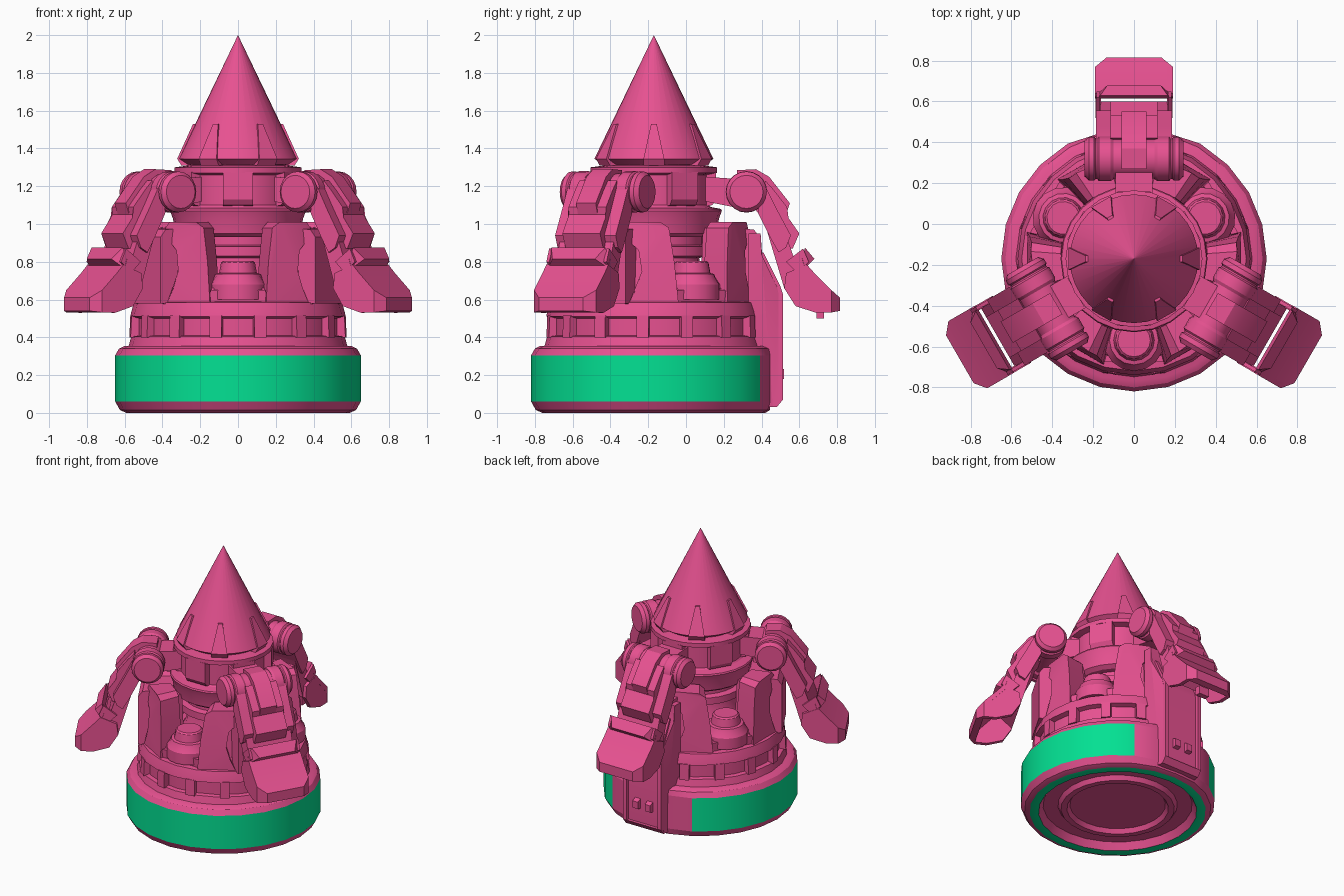
import bpy, bmesh
from math import radians, cos, sin, tau
from mathutils import Matrix

cube = bpy.data.objects.get("Cube")
if cube:
    bpy.data.objects.remove(cube, do_unlink=True)

AXIS = Matrix.Translation((0, -0.17, 0))


def material(name, rgb):
    m = bpy.data.materials.new(name)
    m.use_nodes = True
    m.diffuse_color = (*rgb, 1)
    m.node_tree.nodes["Principled BSDF"].inputs["Base Color"].default_value = (*rgb, 1)
    return m


PINK = material("pink", (0.82, 0.085, 0.29))
GREEN = material("green", (0.001, 0.75, 0.29))


def finish(name, bm, matrix=Matrix(), rule=None):
    """Clean up, mark sharp edges, colour by rule and link."""
    bmesh.ops.remove_doubles(bm, verts=bm.verts, dist=0.0005)
    bmesh.ops.recalc_face_normals(bm, faces=bm.faces)
    bm.normal_update()
    for f in bm.faces:
        f.smooth = True
        if rule and rule(f):
            f.material_index = 1
    for e in bm.edges:
        e.smooth = len(e.link_faces) == 2 and e.calc_face_angle() < radians(28)
    mesh = bpy.data.meshes.new(name)
    bm.to_mesh(mesh)
    bm.free()
    mesh.materials.append(PINK)
    if rule:
        mesh.materials.append(GREEN)
    ob = bpy.data.objects.new(name, mesh)
    ob.matrix_world = AXIS @ matrix
    bpy.context.collection.objects.link(ob)
    return ob


def lathe(name, profile, segs=24, matrix=Matrix(), rule=None):
    """Revolve a (radius, height) profile around z."""
    bm = bmesh.new()
    rows = [[bm.verts.new((r * cos(tau * i / segs), r * sin(tau * i / segs), z))
             for r, z in profile] for i in range(segs)]
    for i in range(segs):
        a, b = rows[i], rows[(i + 1) % segs]
        for j in range(len(profile) - 1):
            quad = [a[j], b[j], b[j + 1], a[j + 1]]
            if profile[j][0] == 0:
                quad.pop(1)
            elif profile[j + 1][0] == 0:
                quad.pop(2)
            bm.faces.new(quad)
    return finish(name, bm, matrix, rule)


def loft(name, loops, matrix):
    """Solid between two matching outlines."""
    bm = bmesh.new()
    a, b = [[bm.verts.new(p) for p in loop] for loop in loops]
    n = len(a)
    for i in range(n):
        bm.faces.new((a[i], a[(i + 1) % n], b[(i + 1) % n], b[i]))
    caps = [bm.faces.new(a), bm.faces.new(b)]
    bmesh.ops.triangulate(bm, faces=caps)
    return finish(name, bm, matrix)


def prism(name, outline, half, matrix):
    """Extrude a (radius, z) outline sideways; a third value overrides the half width."""
    return loft(name, [[(p[0], s * (p[2] if len(p) > 2 else half), p[1]) for p in outline]
                       for s in (-1, 1)], matrix)


def wrap(name, outline, r_in, r_out, matrix, lean=0):
    """Curved plate from an (angle, z) outline; the outer face leans in with height."""
    def loop(r, k):
        return [((r - k * (z - 0.58)) * cos(radians(a)),
                 (r - k * (z - 0.58)) * sin(radians(a)), z) for a, z in outline]
    return loft(name, [loop(r_in, 0), loop(r_out, lean)], matrix)


def turn(deg):
    return Matrix.Rotation(radians(deg), 4, 'Z')


# Base drum with the green band, flattened at the back
def green_rule(f):
    c = f.calc_center_median()
    r = c.xy.length
    band = r > 0.6 and 0.08 < c.z < 0.29 and not (c.y > 0 and abs(c.x) < 0.3)
    return band or (c.z < 0.005 and r > 0.5)


base = lathe("base_drum", [(0, .05), (.32, .05), (.34, .02), (.38, .02), (.40, .05), (.50, .05),
                           (.53, 0), (.59, 0), (.625, .015), (.65, .06), (.65, .305), (.63, .34),
                           (.60, .355), (0, .355)], rule=green_rule)
for v in base.data.vertices:
    v.co.y = min(v.co.y, 0.615)

# Stacked body rings
lathe("lower_body", [(0, .35), (.58, .35), (.565, .405), (.535, .41), (.535, .5), (.57, .51),
                     (.565, .535), (.55, .585), (.50, .59), (.49, .66), (.44, .68), (0, .68)])
lathe("inner_core", [(0, .66), (.28, .67), (.25, .72), (.24, .82), (.30, .83), (.30, .88),
                     (.26, .89), (.26, .95), (0, .95)])
lathe("neck", [(0, .93), (.30, .93), (.33, .95), (.345, 1.03), (.36, 1.07), (.355, 1.08),
               (.30, 1.09), (.29, 1.1), (.29, 1.26), (.335, 1.27), (.335, 1.3), (.26, 1.31),
               (.26, 1.33), (0, 1.33)])
lathe("nose_cone", [(0, 1.315), (.27, 1.315), (.315, 1.345), (.004, 1.992), (0, 2.0)], 32)

# Small lugs around the rings and fins at the foot of the cone
for i in range(15):
    prism(f"body_lug_{i}", [(.5, .4), (.575, .4), (.57, .515), (.5, .515)], .032, turn(270 + 12 + 24 * i))
for i in range(6):
    prism(f"neck_lug_{i}", [(.25, 1.09), (.31, 1.1), (.33, 1.13), (.33, 1.275), (.25, 1.275)],
          .08, turn(30 + 60 * i))
    prism(f"cone_fin_{i}", [(.25, 1.31), (.30, 1.31), (.322, 1.345), (.238, 1.53, .015),
                            (.2, 1.53, .015)], .055, turn(60 * i))

# Stepped studs in the three openings
for name, ang in (("front", 270), ("left", 30), ("right", 150)):
    at = turn(ang) @ Matrix.Translation((.40, 0, 0))
    lathe(f"{name}_stud", [(0, .6), (.15, .6), (.15, .68), (.13, .71), (.12, .735), (.10, .74),
                           (.09, .795), (.08, .805), (0, .805)], 16, at)
    wrap(f"{name}_opening_lip", [(-18, .58), (18, .58), (16, .65), (-16, .65)], .46, .525, turn(ang))

flange = [(44, .58), (42, .8), (39, .98), (34, 1.01), (14, 1.01), (9, .96), (15, .91),
          (21, .86), (23, .75), (20, .66), (16, .58)]
wall = [(a, .58) for a in range(-40, 41, 10)] + [(a, .98) for a in range(36, -37, -9)]

for name, ang in (("back", 90), ("front_right", 210), ("front_left", 330)):
    rot = turn(ang)
    # Column: curved wall, two flanges and a centre slab
    wrap(f"{name}_column_wall", wall, .32, .49, rot, .06)
    for side, s in (("left", 1), ("right", -1)):
        wrap(f"{name}_column_{side}_flange", [(s * a, z) for a, z in flange], .36, .54, rot, .08)
    prism(f"{name}_column_slab", [(.33, .56), (.56, .58), (.56, .93), (.53, .97), (.33, .99)], .15, rot)

    # Shoulder: link to the neck, hub and two round end caps
    prism(f"{name}_shoulder_link", [(.27, 1.12), (.42, 1.09), (.5, 1.09), (.5, 1.24), (.42, 1.24),
                                    (.27, 1.25)], .09, rot)
    pivot = rot @ Matrix.Translation((.49, 0, 1.17)) @ Matrix.Rotation(radians(90), 4, 'X')
    lathe(f"{name}_shoulder_hub", [(0, -.13), (.098, -.13), (.098, .13), (0, .13)], 16, pivot)
    cap = [(0, .10), (.10, .10), (.11, .115), (.11, .172), (.10, .18), (.10, .188),
           (.108, .195), (.108, .22), (.088, .242), (0, .242)]
    for side, s in (("left", 1), ("right", -1)):
        lathe(f"{name}_shoulder_{side}_cap", [(r, s * h) for r, h in cap], 20, pivot)

    # Upper arm: strap over the hub, wide body and raised ridge
    prism(f"{name}_arm_strap", [(.44, 1.2), (.44, 1.285), (.54, 1.29), (.61, 1.25), (.72, 1.11),
                                (.70, 1.05), (.55, 1.06)], .06, rot)
    prism(f"{name}_upper_arm", [(.55, 1.06), (.57, 1.22), (.60, 1.18), (.65, 1.08), (.725, .94),
                                (.70, .875), (.66, .85), (.62, .92)], .185, rot)
    prism(f"{name}_upper_arm_ridge", [(.55, 1.06), (.59, 1.23), (.635, 1.18), (.705, 1.09), (.70, 1.05),
                                      (.77, .95), (.735, .87), (.67, .87)], .115, rot)

    # Forearm and open-backed hand: thin side walls under a bent outer plate
    prism(f"{name}_forearm_core", [(.60, .96), (.70, .94), (.77, .74), (.69, .66), (.68, .78)], .165, rot)
    prism(f"{name}_forearm_cuff", [(.785, .815), (.80, .875, .165), (.85, .815, .13), (.80, .765)], .185, rot)
    plate = [(.785, .765), (.81, .785), (.85, .74), (.94, .65), (.985, .61, .135), (.985, .54, .135),
             (.94, .532), (.94, .60), (.90, .645), (.83, .72)]
    prism(f"{name}_hand_plate", plate, .19, rot)
    for side, s in (("left", 1), ("right", -1)):
        edge = rot @ Matrix.Translation((0, s * .175, 0))
        prism(f"{name}_cuff_{side}_wall", [(.70, .80), (.79, .87), (.82, .80), (.76, .74)], .009, edge)
        prism(f"{name}_hand_{side}_wall", [(.69, .66), (.70, .74), (.81, .785), (.85, .74), (.94, .65),
                                           (.94, .532), (.86, .53), (.75, .565)], .014, edge)

# Back panel with sloped sides running down over the drum, rims, two studs and a peg above
back = turn(90)
prism("back_panel", [(.5, .95), (.565, .95), (.57, .84), (.65, .67, .155), (.66, .63, .155),
                     (.66, .06, .155), (.63, .03, .155), (.5, .03)], .185, back)
for s in (-1, 1):
    prism("panel_side_rim", [(.56, .85), (.58, .85), (.67, .67), (.683, .63), (.683, .07),
                             (.65, .03), (.6, .03)], .014, back @ Matrix.Translation((0, s * .14, 0)))
    prism("panel_stud", [(.65, .17), (.69, .18), (.69, .23), (.65, .25)], .022,
          back @ Matrix.Translation((0, s * .05, 0)))
prism("panel_bottom_rim", [(.62, .03), (.65, .03), (.683, .07), (.64, .07)], .14, back)
prism("back_hand_peg", [(.86, .5), (.9, .5), (.9, .56), (.86, .56)], .04, back)
